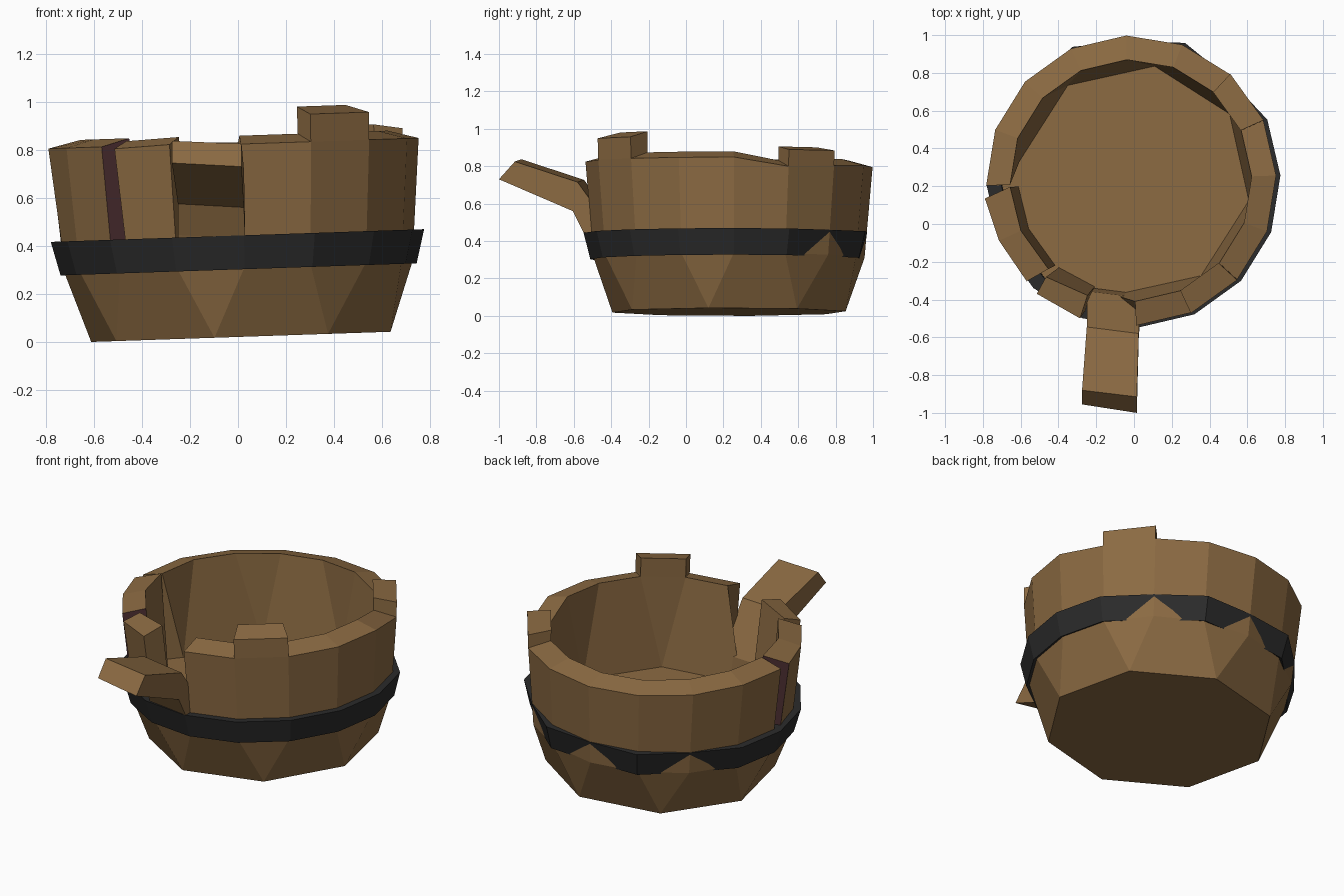
import bpy, bmesh, math

if "Cube" in bpy.data.objects:
    bpy.data.objects.remove(bpy.data.objects["Cube"])

def material(name, rgb):
    m = bpy.data.materials.new(name)
    m.diffuse_color = (*rgb, 1)
    m.use_nodes = True
    m.node_tree.nodes["Principled BSDF"].inputs["Base Color"].default_value = m.diffuse_color
    return m

WOOD = material("brown_wood", (0.26, 0.145, 0.055))
IRON = material("dark_iron", (0.024, 0.024, 0.024))
SPLIT = material("dark_split_wood", (0.075, 0.028, 0.032))

CY, TILT, STEP, START = 0.23, 0.034, 22.5, 2.0

def pt(a, r, z):
    """Polar point of the tub, leaning slightly to the left."""
    x = r * math.cos(math.radians(a))
    y = CY + r * math.sin(math.radians(a))
    return (x - TILT * z + 0.012, y, z + 0.021 + TILT * x)

def eight(a):
    """Nearest corner angle of the eight-sided base."""
    return round((a + 100) / 45) * 45 - 100

def finish(name, bm, mats):
    bmesh.ops.remove_doubles(bm, verts=bm.verts, dist=1e-5)
    bmesh.ops.recalc_face_normals(bm, faces=bm.faces)
    me = bpy.data.meshes.new(name)
    bm.to_mesh(me)
    bm.free()
    for m in mats:
        me.materials.append(m)
    ob = bpy.data.objects.new(name, me)
    bpy.context.collection.objects.link(ob)
    return ob

def loft(name, sections, mats=(WOOD,), closed=False, cap=0):
    """Join a row of equal cross-sections into a solid."""
    bm = bmesh.new()
    rows = [[bm.verts.new(p) for p in s] for s in sections]
    n, k = len(rows), len(rows[0])
    for i in range(n if closed else n - 1):
        a, b = rows[i], rows[(i + 1) % n]
        for j in range(k):
            bm.faces.new((a[j], a[(j + 1) % k], b[(j + 1) % k], b[j]))
    if not closed:
        for r in (rows[0], rows[-1]):
            bm.faces.new(r).material_index = cap
    return finish(name, bm, mats)

MID_Z, MID_R, TOP_R, IN_R, FLOOR_R = 0.29, 0.725, 0.768, 0.64, 0.615
angles = [START + STEP * i for i in range(16)]

# Lower body: eight-sided base rising to a sixteen-sided ring, its top is the floor
bm = bmesh.new()
low = {}
for a in angles:
    e = eight(a) % 360
    if e not in low:
        low[e] = bm.verts.new(pt(e, 0.633, 0))
ring = [bm.verts.new(pt(a, MID_R, MID_Z)) for a in angles]
for i in range(16):
    j = (i + 1) % 16
    p, q = low[eight(angles[i]) % 360], low[eight(angles[j]) % 360]
    bm.faces.new((p, ring[j], ring[i]) if p == q else (p, q, ring[j], ring[i]))
bm.faces.new(ring)
bm.faces.new([low[e] for e in sorted(low)])
finish("lower_body", bm, [WOOD])

# Main wall: twelve staves from the front round to the left
RIM = {24.5: 0.755, 47.0: 0.765, 69.5: 0.775, 92.0: 0.775, 114.5: 0.78, 137.0: 0.79}
def rim(a):
    return RIM.get(a, 0.802)

wall = []
for i in range(-4, 9):
    a = START + STEP * i
    wall.append([pt(a, MID_R, MID_Z), pt(a, TOP_R, rim(a)),
                 pt(a, IN_R, rim(a) + 0.035), pt(eight(a), FLOOR_R, MID_Z)])
loft("main_wall", wall)

# Two taller stave ends above the rim
def tall_stave(name, a, z_out, z_in):
    loft(name, [[pt(b, TOP_R, rim(b)), pt(b, TOP_R + 0.004, z_out),
                 pt(b, IN_R, z_in), pt(b, IN_R, rim(b) + 0.035)]
                for b in (a, a + STEP)])

tall_stave("tall_front_stave", -65.5, 0.917, 0.95)
tall_stave("tall_back_stave", 24.5, 0.845, 0.865)

# Left wall piece with dark split ends
left = [[pt(ao, MID_R, MID_Z), pt(ao, r, 0.81), pt(ai, IN_R, 0.842), pt(ai, FLOOR_R, MID_Z)]
        for ao, ai, r in ((187, 183, 0.78), (204.5, 204.5, TOP_R), (224, 227, TOP_R))]
loft("left_wall", left, (WOOD, SPLIT), cap=1)

# Loose stave, a little twisted out of the wall
loft("loose_stave", [
    [pt(231, MID_R, MID_Z), pt(230.2, 0.78, 0.80), pt(228.6, 0.68, 0.83), pt(229, 0.61, MID_Z)],
    [pt(249.5, MID_R, MID_Z), pt(249.7, 0.778, 0.81), pt(249.3, 0.65, 0.84), pt(249.5, 0.60, MID_Z)]])

# Broken stave bent outward at the front: (outer y, z, inner y, z, left x, right x)
bent = [(-0.49, 0.31, -0.37, 0.31, -0.25, 0.02),
        (-0.54, 0.43, -0.39, 0.45, -0.25, 0.03),
        (-0.605, 0.56, -0.58, 0.715, -0.25, 0.025),
        (-1.0, 0.73, -0.915, 0.825, -0.275, 0.015)]
loft("bent_stave", [[(xr, yo, zo), (xr, yi, zi), (xl, yi + 0.035, zi + 0.012), (xl, yo + 0.045, zo + 0.015)]
                    for yo, zo, yi, zi, xl, xr in bent])

# Iron band, sunk into the wood at three back corners
band = []
for a in angles:
    sunk = a in (47.0, 92.0, 137.0)
    top, bot, inn = (0.739, 0.70, 0.685) if sunk else (0.778, 0.742, 0.70)
    band.append([pt(a, bot, 0.281), pt(a, top, 0.422), pt(a, inn, 0.422), pt(a, inn, 0.30)])
loft("iron_band", band, (IRON,), closed=True)
